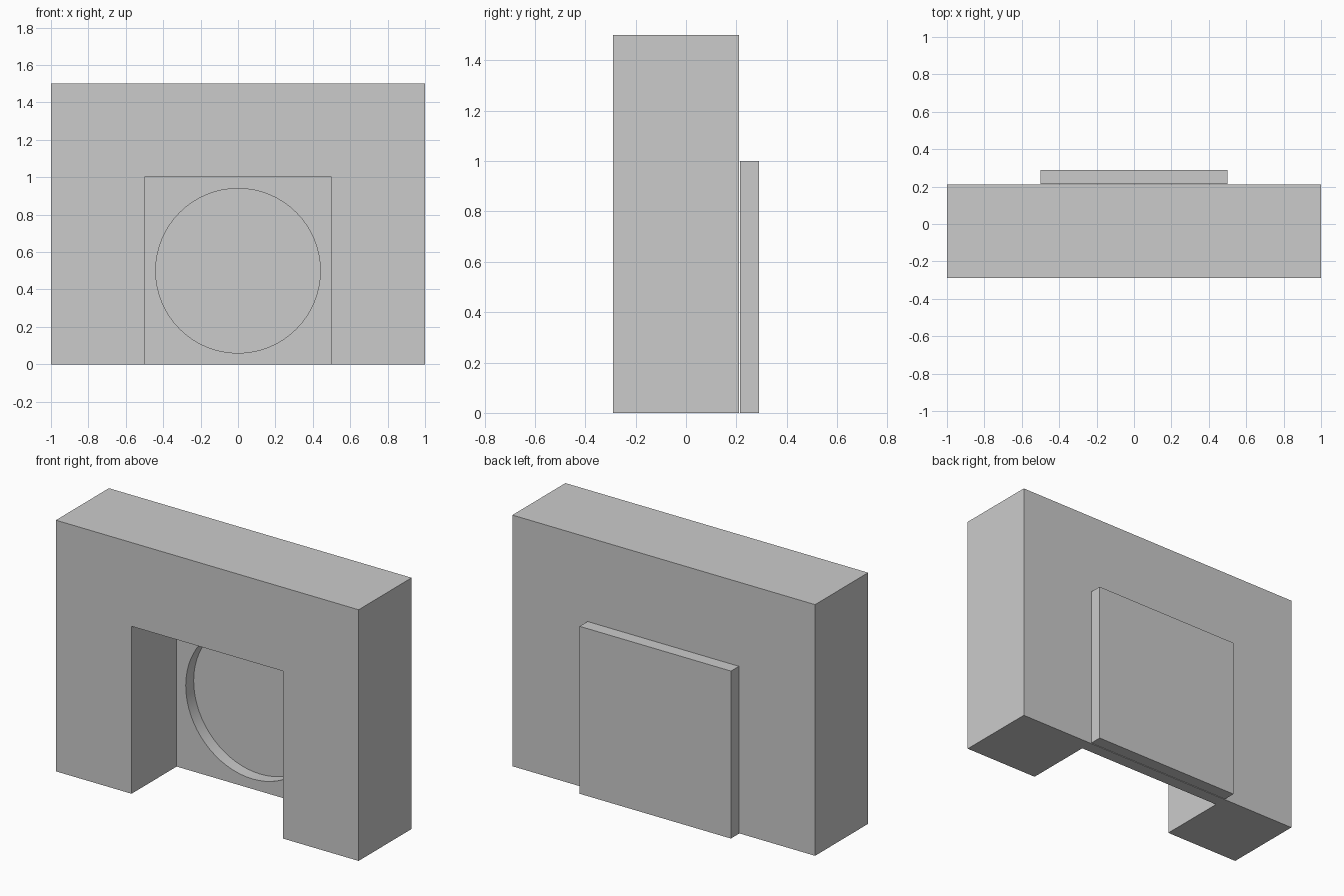
import bpy, math

if "Cube" in bpy.data.objects:
    bpy.data.objects.remove(bpy.data.objects["Cube"])


def box(name, lo, hi):
    """Axis-aligned box from its low and high corners."""
    bpy.ops.mesh.primitive_cube_add(size=1, location=[(a + b) / 2 for a, b in zip(lo, hi)])
    ob = bpy.context.object
    ob.name = name
    ob.scale = [b - a for a, b in zip(lo, hi)]
    bpy.ops.object.transform_apply(location=False, rotation=False, scale=True)
    return ob


def cut(target, cutter):
    """Subtract the cutter from the target, then delete it."""
    cutter.hide_render = True
    mod = target.modifiers.new("cut", 'BOOLEAN')
    mod.operation = 'DIFFERENCE'
    mod.solver = 'EXACT'
    mod.object = cutter
    bpy.context.view_layer.objects.active = target
    bpy.ops.object.modifier_apply(modifier=mod.name)
    bpy.data.objects.remove(cutter, do_unlink=True)


# Surround: thick block with a doorway recess that leaves a thin rear wall
surround = box("surround", (-1, -0.29, 0), (1, 0.21, 1.5))
cut(surround, box("doorway_cutter", (-0.5, -0.5, -0.2), (0.5, 0.135, 1.0)))

# Round opening through the thin rear wall
bpy.ops.mesh.primitive_cylinder_add(vertices=64, radius=0.44, depth=0.4,
                                    location=(0, 0.17, 0.5),
                                    rotation=(math.pi / 2, 0, 0))
round_cutter = bpy.context.object
round_cutter.name = "round_opening_cutter"
cut(surround, round_cutter)

bpy.ops.object.select_all(action='DESELECT')
surround.select_set(True)
bpy.context.view_layer.objects.active = surround
bpy.ops.object.shade_smooth_by_angle(angle=math.radians(30))

# Back panel: closes the round opening, set off by a hairline gap
box("back_panel", (-0.5, 0.215, 0), (0.5, 0.29, 1.0))
